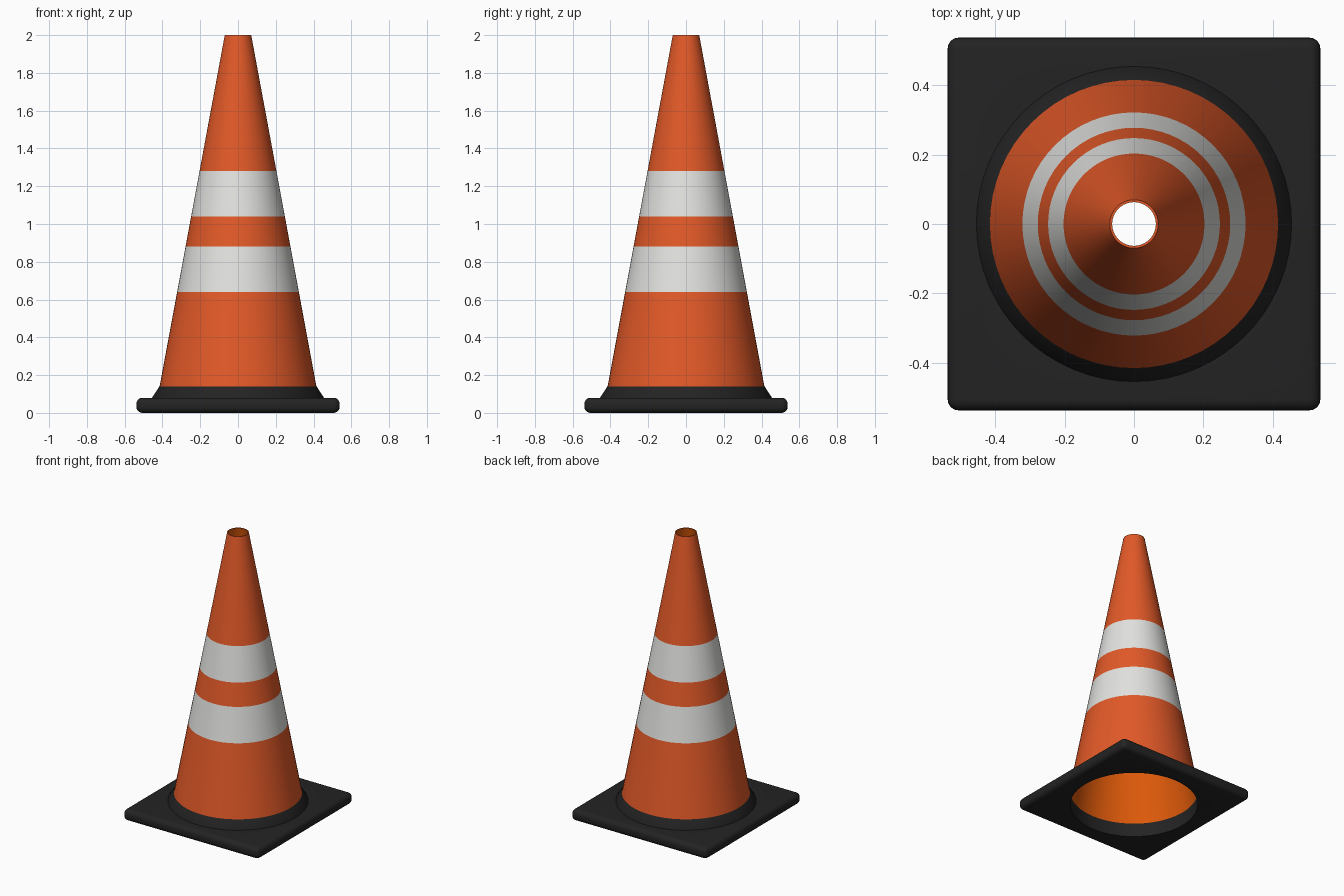
import bpy, bmesh, math

SEGMENTS = 64

default_cube = bpy.data.objects.get("Cube")
if default_cube:
    bpy.data.objects.remove(default_cube, do_unlink=True)


def material(name, color):
    mat = bpy.data.materials.new(name)
    mat.use_nodes = True
    mat.diffuse_color = (*color, 1)
    bsdf = mat.node_tree.nodes["Principled BSDF"]
    bsdf.inputs["Base Color"].default_value = (*color, 1)
    bsdf.inputs["Roughness"].default_value = 0.6
    return mat


orange = material("orange plastic", (0.76, 0.10, 0.021))
white = material("white band", (0.76, 0.76, 0.74))
inner_orange = material("inner orange", (0.72, 0.10, 0.003))
black = material("black rubber", (0.017, 0.017, 0.017))


def add_object(name, bm, mats):
    bmesh.ops.recalc_face_normals(bm, faces=bm.faces)
    mesh = bpy.data.meshes.new(name)
    bm.to_mesh(mesh)
    bm.free()
    obj = bpy.data.objects.new(name, mesh)
    bpy.context.collection.objects.link(obj)
    for mat in mats:
        mesh.materials.append(mat)
    return obj


def smooth(obj):
    bpy.ops.object.select_all(action="DESELECT")
    obj.select_set(True)
    bpy.context.view_layer.objects.active = obj
    bpy.ops.object.shade_smooth_by_angle(angle=math.radians(35))


def lathe(name, profile, mats, indices):
    """Revolve a closed (radius, z) profile; indices gives each strip's material."""
    bm = bmesh.new()
    rings = []
    for r, z in profile:
        angles = [2 * math.pi * i / SEGMENTS for i in range(SEGMENTS)]
        rings.append([bm.verts.new((r * math.cos(a), r * math.sin(a), z)) for a in angles])
    for k, ring in enumerate(rings):
        above = rings[(k + 1) % len(rings)]
        for i in range(SEGMENTS):
            j = (i + 1) % SEGMENTS
            face = bm.faces.new((ring[i], ring[j], above[j], above[i]))
            face.material_index = indices[k]
    obj = add_object(name, bm, mats)
    smooth(obj)
    return obj


# Hollow cone shell with two white bands
def cone_radius(z):
    return 0.07 + (2 - z) * 0.1855


heights = [0.08, 0.64, 0.88, 1.04, 1.28, 2.0]
shell = [(cone_radius(z), z) for z in heights]
shell += [(cone_radius(z) - 0.007, z) for z in (2.0, 0.08)]
lathe("cone_shell", shell, [orange, white, inner_orange], [0, 1, 0, 1, 0, 0, 2, 0])

# Sloped collar around the foot of the cone
collar = [(0.416, 0.03), (0.46, 0.03), (0.455, 0.08), (0.416, 0.14)]
lathe("collar", collar, [black], [0] * 4)

# Square rubber base with rounded edges and a round opening
bm = bmesh.new()
bmesh.ops.create_cube(bm, size=1)
bmesh.ops.scale(bm, vec=(1.076, 1.076, 0.08), verts=bm.verts)
bmesh.ops.translate(bm, vec=(0, 0, 0.04), verts=bm.verts)
bmesh.ops.bevel(bm, geom=bm.edges[:], offset=0.032, segments=5,
                profile=0.5, affect="EDGES")
base = add_object("base_plate", bm, [black])

bm = bmesh.new()
bmesh.ops.create_cone(bm, cap_ends=True, segments=SEGMENTS,
                      radius1=0.416, radius2=0.416, depth=0.5)
cutter = add_object("base_opening_cutter", bm, [black])
cutter.hide_render = True
cutter.hide_viewport = True

opening = base.modifiers.new("opening", "BOOLEAN")
opening.operation = "DIFFERENCE"
opening.solver = "EXACT"
opening.object = cutter
smooth(base)
